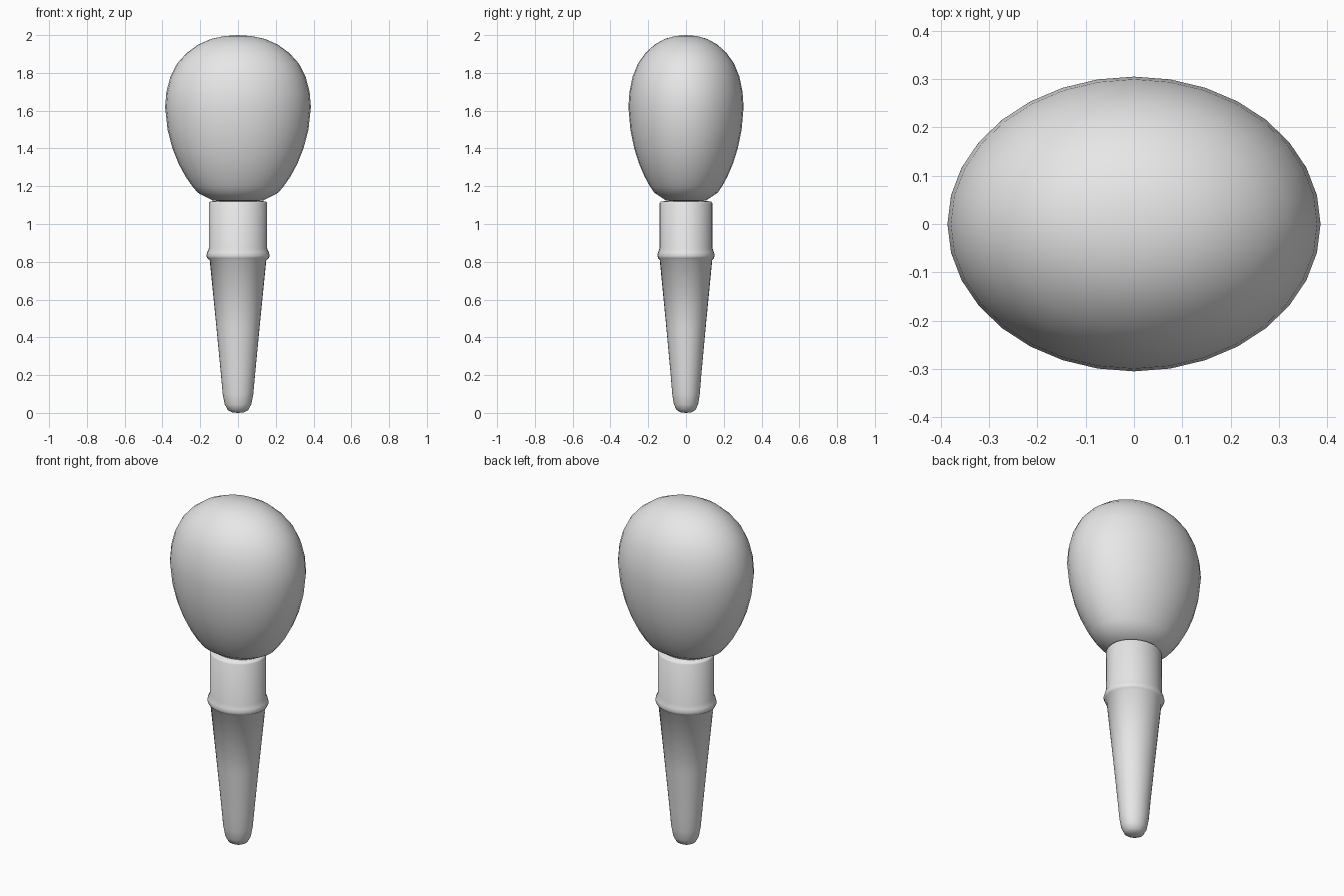
import bpy, bmesh, math

if "Cube" in bpy.data.objects:
    bpy.data.objects.remove(bpy.data.objects["Cube"])

SEG = 32
grey = bpy.data.materials.new("plain_grey")
grey.diffuse_color = (0.8, 0.8, 0.8, 1)
grey.use_nodes = True
grey.node_tree.nodes["Principled BSDF"].inputs["Base Color"].default_value = grey.diffuse_color


def lathe(name, profile, bottom, top):
    """Smooth elliptical lathe from (z, x radius, y radius), closed at both poles."""
    bm = bmesh.new()
    rings = []
    for z, rx, ry in profile:
        angles = [2 * math.pi * i / SEG for i in range(SEG)]
        rings.append([bm.verts.new((rx * math.cos(a), ry * math.sin(a), z))
                      for a in angles])
    for lo, hi in zip(rings, rings[1:]):
        for i in range(SEG):
            j = (i + 1) % SEG
            bm.faces.new((lo[i], lo[j], hi[j], hi[i]))
    low, high = bm.verts.new((0, 0, bottom)), bm.verts.new((0, 0, top))
    for i in range(SEG):
        j = (i + 1) % SEG
        bm.faces.new((rings[0][j], rings[0][i], low))
        bm.faces.new((rings[-1][i], rings[-1][j], high))
    for f in bm.faces:
        f.smooth = True
    mesh = bpy.data.meshes.new(name)
    bm.to_mesh(mesh)
    bm.free()
    mesh.materials.append(grey)
    ob = bpy.data.objects.new(name, mesh)
    bpy.context.collection.objects.link(ob)
    return ob


# Egg-shaped head, widest above its middle
head = [(1.125, 0.135), (1.165, 0.212), (1.2, 0.242), (1.25, 0.277),
        (1.32, 0.315), (1.4, 0.347), (1.5, 0.373), (1.62, 0.386),
        (1.7, 0.379), (1.78, 0.358), (1.85, 0.322), (1.905, 0.272),
        (1.95, 0.21), (1.98, 0.142), (1.995, 0.072)]
lathe("head", [(z, r, r * 0.79) for z, r in head], 1.11, 2.0)

# Tapered handle with rounded tip, raised ring and straight collar
lathe("handle", [
    (0.003, 0.03, 0.028), (0.015, 0.054, 0.05), (0.045, 0.07, 0.064),
    (0.1, 0.081, 0.073), (0.2, 0.09, 0.081), (0.45, 0.114, 0.104),
    (0.81, 0.15, 0.139), (0.818, 0.162, 0.147), (0.832, 0.168, 0.152),
    (0.85, 0.163, 0.148), (0.872, 0.154, 0.14), (1.11, 0.154, 0.14),
    (1.12, 0.148, 0.132)], 0.0, 1.125)
